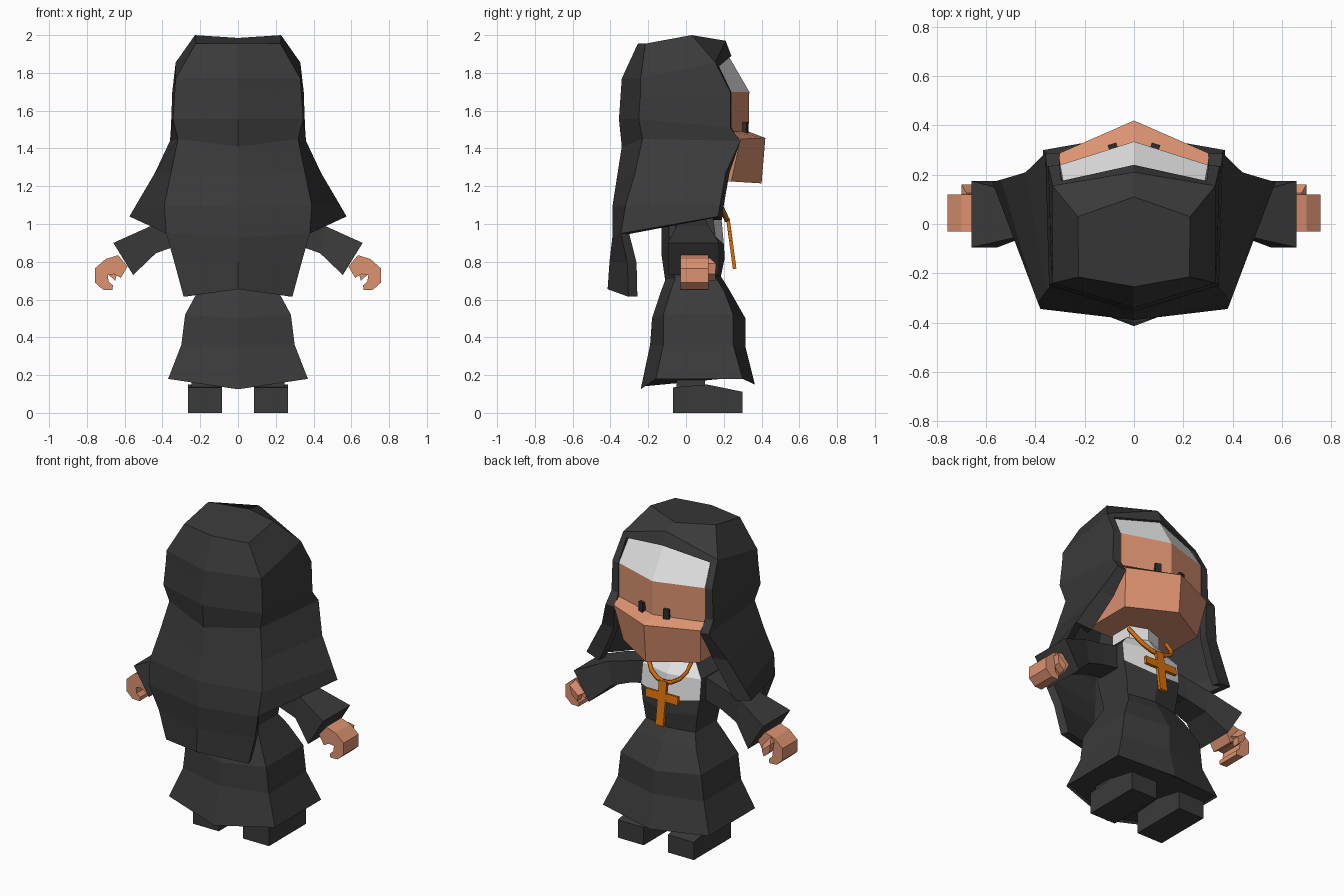
import bpy, bmesh, math
from mathutils import Vector, Matrix

if "Cube" in bpy.data.objects:
    bpy.data.objects.remove(bpy.data.objects["Cube"])


def material(name, rgb):
    m = bpy.data.materials.new(name)
    m.use_nodes = True
    m.diffuse_color = (*rgb, 1)
    m.node_tree.nodes["Principled BSDF"].inputs["Base Color"].default_value = (*rgb, 1)
    return m


BLACK = material("black_cloth", (0.042, 0.042, 0.042))
WHITE = material("white_cloth", (0.79, 0.79, 0.79))
SKIN = material("skin", (0.72, 0.29, 0.165))
GOLD = material("orange_gold", (0.68, 0.16, 0.004))
DARK = material("eye_dark", (0.025, 0.025, 0.025))


def finish(name, bm, *mats):
    me = bpy.data.meshes.new(name)
    bm.to_mesh(me)
    bm.free()
    ob = bpy.data.objects.new(name, me)
    bpy.context.collection.objects.link(ob)
    for m in mats:
        me.materials.append(m)
    return ob


def mirrored(half):
    """Right half of a section, continued by its mirror image."""
    return half + [(-x, y, z) for x, y, z in reversed(half) if abs(x) > 1e-6]


def loft(bm, rings, closed=True):
    """Skin faces between point rings of equal length, capping closed ones."""
    vs = [[bm.verts.new(p) for p in r] for r in rings]
    n = len(vs[0])
    for a, b in zip(vs, vs[1:]):
        for i in range(n if closed else n - 1):
            j = (i + 1) % n
            bm.faces.new((a[i], a[j], b[j], b[i]))
    if closed:
        bm.faces.new(vs[0])
        bm.faces.new(vs[-1])


def solid(name, rings, *mats, rule=None):
    bm = bmesh.new()
    loft(bm, rings)
    bmesh.ops.recalc_face_normals(bm, faces=bm.faces)
    if rule:
        for f in bm.faces:
            f.material_index = int(rule(f.calc_center_median(), f.normal))
    return finish(name, bm, *mats)


def section(w, front, side_front, side_back, back, zf, zs, zb):
    """Six-sided body section with a ridge in front and behind."""
    return mirrored([(0, front, zf), (w, side_front, zs), (w, side_back, zs), (0, back, zb)])


def box(name, lo, hi, mat, turn=None):
    bm = bmesh.new()
    bmesh.ops.create_cube(bm, size=1)
    for v in bm.verts:
        v.co = Vector([l + (h - l) * (c + 0.5) for c, l, h in zip(v.co, lo, hi)])
    if turn:
        bmesh.ops.transform(bm, matrix=turn, verts=bm.verts)
    return finish(name, bm, mat)


# Hood: crown, brim, side flaps and long back veil in one shell
crown = [(0, -0.255, 1.955), (0.225, -0.215, 1.955), (0.228, 0.03, 2.0), (0, 0.11, 1.985)]
brow = [(0, -0.34, 1.77), (0.33, -0.24, 1.77), (0.33, 0.155, 1.855), (0, 0.21, 1.97)]
brim = [brow[2:], [(0.295, 0.175, 1.835), (0, 0.24, 1.89)]]
rows = [  # back centre, back corner, front edge
    brow[:3],
    [(0, -0.345, 1.70), (0.335, -0.24, 1.70), (0.348, 0.235, 1.70)],
    [(0, -0.355, 1.555), (0.345, -0.25, 1.555), (0.355, 0.235, 1.51)],
    [(0, -0.34, 1.41), (0.318, -0.23, 1.45), (0.36, 0.288, 1.44)],
    [(0, -0.365, 1.25), (0.355, -0.27, 1.27), (0.44, 0.21, 1.27)],
    [(0, -0.39, 1.09), (0.39, -0.32, 1.10), (0.54, 0.18, 1.10)],
    [(0, -0.39, 0.93), (0.38, -0.345, 0.95), (0.575, 0.17, 1.04)],
]
veil = [rows[-1][:2], [(0, -0.405, 0.80), (0.335, -0.31, 0.79)], [(0, -0.415, 0.655), (0.288, -0.305, 0.615)]]
# Front lip turning in towards the face
lip_inner = [brim[1][0], (0.302, 0.24, 1.70), (0.302, 0.24, 1.51), (0.30, 0.285, 1.435),
             (0.345, 0.23, 1.27), (0.43, 0.20, 1.10), (0.475, 0.19, 1.02)]
lip = [[row[2], p] for row, p in zip(rows, lip_inner)]
bm = bmesh.new()
for s in (1, -1):
    for strip in ([crown, brow], brim, rows, veil, lip):
        loft(bm, [[(s * x, y, z) for x, y, z in r] for r in strip], closed=False)
bm.faces.new([bm.verts.new(p) for p in mirrored(crown)])
bmesh.ops.remove_doubles(bm, verts=bm.verts, dist=0.0005)
bmesh.ops.recalc_face_normals(bm, faces=bm.faces)
top = max(bm.faces, key=lambda f: f.calc_center_median().z)
if top.normal.z < 0:
    bmesh.ops.reverse_faces(bm, faces=bm.faces)
hood = finish("hood_and_veil", bm, BLACK)
shell = hood.modifiers.new("thickness", 'SOLIDIFY')
shell.thickness = 0.05
shell.offset = -1

# Head with white brow band, and broad jaw
solid("upper_head", [
    section(0.30, 0.33, 0.24, -0.10, -0.10, 1.40, 1.40, 1.40),
    section(0.30, 0.335, 0.24, -0.10, -0.10, 1.70, 1.70, 1.70),
    section(0.285, 0.225, 0.16, -0.10, -0.10, 1.89, 1.84, 1.84)],
    SKIN, WHITE, rule=lambda c, n: c.z > 1.7)
solid("jaw", [
    section(0.27, 0.40, 0.24, -0.08, -0.08, 1.215, 1.225, 1.225),
    section(0.302, 0.42, 0.288, -0.08, -0.08, 1.455, 1.45, 1.45),
    section(0.302, 0.33, 0.235, -0.08, -0.08, 1.49, 1.49, 1.49)], SKIN)
for s, side in ((1, "left"), (-1, "right")):
    turn = Matrix.Translation((s * 0.085, 0.31, 1.51)) @ Matrix.Rotation(-s * 0.3, 4, 'Z')
    box(side + "_eye", (-0.018, -0.02, -0.03), (0.018, 0.016, 0.03), DARK, turn)

# Neck and torso with white bib
solid("neck", [section(0.11, 0.13, 0.09, -0.06, -0.08, z, z, z) for z in (1.05, 1.26)], WHITE)
solid("torso", [
    section(0.17, 0.18, 0.15, -0.06, -0.11, 0.70, 0.70, 0.70),
    section(0.19, 0.205, 0.16, -0.08, -0.13, 0.82, 0.84, 0.84),
    section(0.205, 0.20, 0.155, -0.09, -0.13, 0.895, 0.935, 0.92),
    section(0.205, 0.185, 0.14, -0.09, -0.13, 1.06, 1.06, 1.06),
    section(0.13, 0.13, 0.09, -0.06, -0.09, 1.15, 1.14, 1.15)],
    BLACK, WHITE, rule=lambda c, n: c.z > 0.9 and n.y > 0.5)

# Skirt
solid("skirt", [
    section(0.36, 0.35, 0.29, -0.15, -0.23, 0.16, 0.19, 0.14),
    section(0.37, 0.365, 0.30, -0.16, -0.24, 0.15, 0.18, 0.125),
    section(0.30, 0.315, 0.25, -0.12, -0.19, 0.35, 0.36, 0.36),
    section(0.28, 0.315, 0.25, -0.12, -0.18, 0.50, 0.52, 0.50),
    section(0.21, 0.23, 0.20, -0.08, -0.13, 0.65, 0.65, 0.65),
    section(0.17, 0.18, 0.15, -0.05, -0.10, 0.73, 0.73, 0.73)], BLACK)

# Hand outline in x and z: a curled fist
fist = [(0.585, 0.775), (0.635, 0.835), (0.70, 0.815), (0.757, 0.765), (0.757, 0.69), (0.715, 0.652),
        (0.665, 0.65), (0.662, 0.675), (0.685, 0.695), (0.69, 0.73), (0.655, 0.735), (0.62, 0.715)]
for s, side in ((1, "left"), (-1, "right")):
    # Flared sleeve
    def cuff(xt, zt, xb, zb, y0, y1):
        return [(s * xt, y0, zt), (s * xt, y1, zt), (s * xb, y1, zb), (s * xb, y0, zb)]
    solid(side + "_sleeve", [
        cuff(0.15, 1.07, 0.15, 0.92, -0.06, 0.09),
        cuff(0.30, 1.03, 0.31, 0.89, -0.05, 0.10),
        cuff(0.46, 0.99, 0.435, 0.845, -0.05, 0.12),
        cuff(0.66, 0.90, 0.555, 0.73, -0.095, 0.175)], BLACK)
    # Fist with thumb
    solid(side + "_hand", [[(s * x, y, z) for x, z in fist] for y in (-0.03, 0.12)], SKIN)
    solid(side + "_thumb", [
        cuff(0.68, 0.82, 0.62, 0.75, 0.10, 0.125),
        cuff(0.70, 0.79, 0.64, 0.74, 0.11, 0.16),
        cuff(0.69, 0.735, 0.65, 0.70, 0.11, 0.155)], SKIN)
    # Boot, lower at the toe, and ankle
    foot = [(-0.07, 0), (0.30, 0), (0.30, 0.112), (0.11, 0.15), (-0.07, 0.135)]
    solid(side + "_boot", [[(s * x, y, z) for y, z in foot] for x in (0.085, 0.265)], BLACK)
    box(side + "_ankle", (s * 0.175 - 0.07, -0.05, 0.12), (s * 0.175 + 0.07, 0.10, 0.24), BLACK)

# Pendant hanging from a cord
tilt = Matrix.Translation((0, 0.22, 1.03)) @ Matrix.Rotation(math.atan2(0.035, 0.26), 4, 'X')
box("pendant_upright", (-0.027, -0.008, -0.27), (0.027, 0.011, 0), GOLD, tilt)
box("pendant_crossbar", (-0.112, -0.0075, -0.12), (0.112, 0.0105, -0.07), GOLD, tilt)
curve = bpy.data.curves.new("necklace_cord", 'CURVE')
curve.dimensions = '3D'
curve.bevel_depth = 0.014
curve.bevel_resolution = 0
cord = mirrored([(0.14, 0.12, 1.18), (0.13, 0.18, 1.10), (0.10, 0.20, 1.06),
                 (0.05, 0.213, 1.03), (0, 0.217, 1.02)])
line = curve.splines.new('POLY')
line.points.add(len(cord) - 1)
for p, co in zip(line.points, cord):
    p.co = (*co, 1)
curve.materials.append(GOLD)
bpy.context.collection.objects.link(bpy.data.objects.new("necklace_cord", curve))
